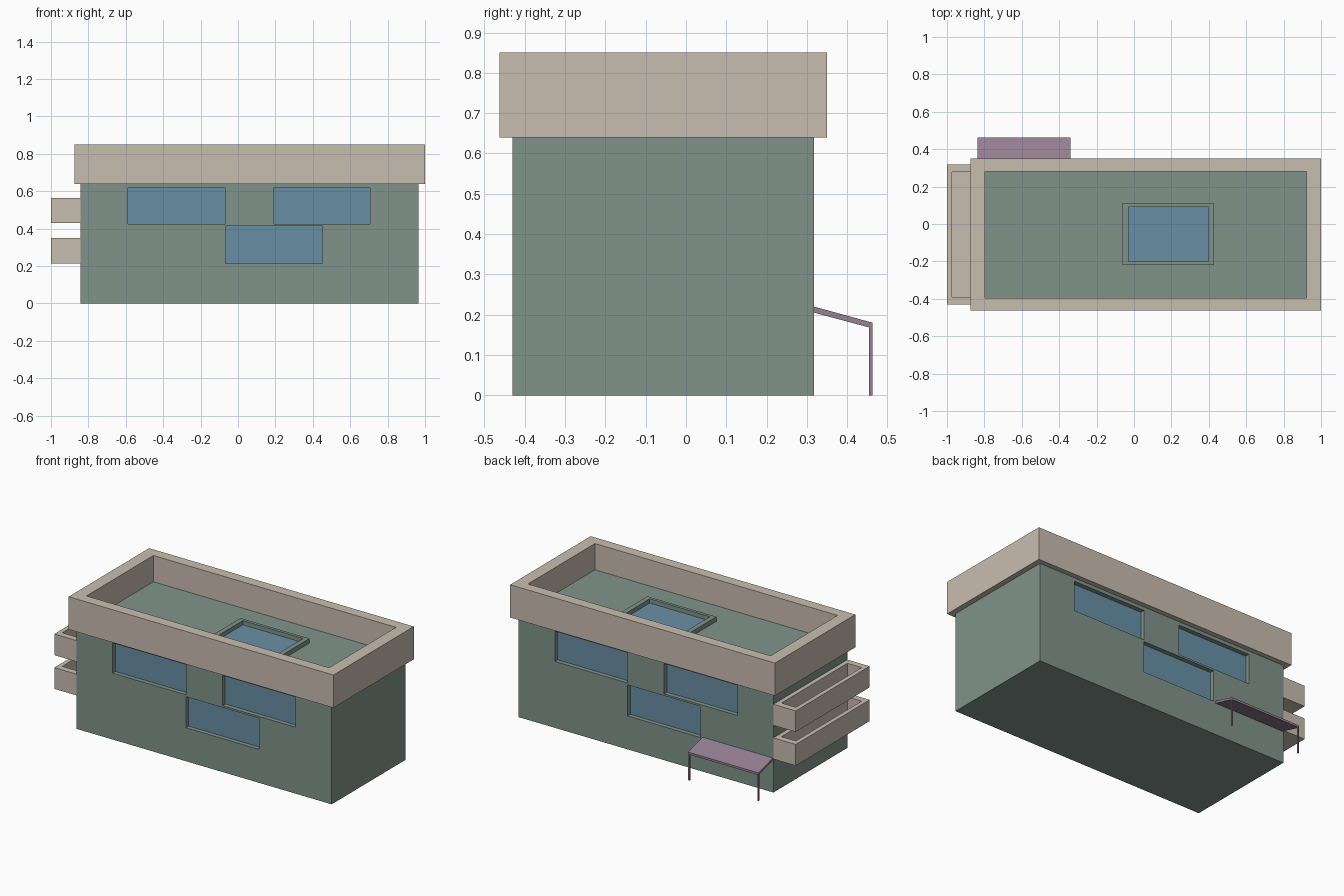
import bpy
import bmesh
from mathutils import Vector

cube = bpy.data.objects.get("Cube")
if cube:
    bpy.data.objects.remove(cube, do_unlink=True)


def material(name, rgb):
    """Flat material from 0-255 display values, converted to linear."""
    color = [((c / 255 + 0.055) / 1.055) ** 2.4 for c in rgb] + [1]
    mat = bpy.data.materials.new(name)
    mat.use_nodes = True
    mat.diffuse_color = color
    bsdf = next(n for n in mat.node_tree.nodes if n.type == "BSDF_PRINCIPLED")
    bsdf.inputs["Base Color"].default_value = color
    bsdf.inputs["Roughness"].default_value = 0.8
    return mat


GREEN = material("sage_green", (128, 148, 138))
TAUPE = material("warm_taupe", (201, 189, 176))
BLUE = material("glass_blue", (105, 144, 165))
PURPLE = material("dusty_purple", (150, 129, 148))


def make_object(name, bm, *mats):
    bmesh.ops.recalc_face_normals(bm, faces=bm.faces)
    mesh = bpy.data.meshes.new(name)
    bm.to_mesh(mesh)
    bm.free()
    for mat in mats:
        mesh.materials.append(mat)
    obj = bpy.data.objects.new(name, mesh)
    bpy.context.collection.objects.link(obj)
    return obj


def add_box(bm, x, y, z):
    """Box between the (low, high) pairs x, y and z."""
    verts = bmesh.ops.create_cube(bm, size=1)["verts"]
    for v in verts:
        v.co = Vector([r[0] if c < 0 else r[1] for c, r in zip(v.co, (x, y, z))])


def box(name, x, y, z, mat):
    bm = bmesh.new()
    add_box(bm, x, y, z)
    return make_object(name, bm, mat)


def tray(name, x, y, z, rim, floor_z, mat, floor_mat):
    """Box whose top is inset by rim (x, y) and sunk to floor_z."""
    bm = bmesh.new()
    add_box(bm, x, y, z)
    top = max(bm.faces, key=lambda f: f.calc_center_median().z)
    bmesh.ops.inset_individual(bm, faces=[top], thickness=min(rim) / 2)
    mid = Vector((sum(x) / 2, sum(y) / 2))
    for v in top.verts:
        v.co.x = x[0] + rim[0] if v.co.x < mid.x else x[1] - rim[0]
        v.co.y = y[0] + rim[1] if v.co.y < mid.y else y[1] - rim[1]
    floor = bmesh.ops.extrude_discrete_faces(bm, faces=[top])["faces"][0]
    for v in floor.verts:
        v.co.z = floor_z
    floor.material_index = 1
    return make_object(name, bm, mat, floor_mat)


# Main block
BODY_X, BODY_Y = (-0.842, 0.965), (-0.43, 0.318)
ROOF_Z = 0.64
body = box("building_body", BODY_X, BODY_Y, (0, ROOF_Z), GREEN)

# Recessed windows: two upper and one lower on the front and the back
RECESS = 0.03
UPPER, LOWER = (0.425, 0.618), (0.214, 0.413)
left_bay, right_bay = (0.191, 0.707), (-0.587, -0.068)
sides = {
    "front": (BODY_Y[0], 1, (-0.068, 0.451)),
    "back": (BODY_Y[1], -1, (-0.325, 0.191)),
}
cutter_bm = bmesh.new()
for side, (wall, inward, lower_bay) in sides.items():
    bays = {"upper_left": (left_bay, UPPER), "upper_right": (right_bay, UPPER),
            "lower": (lower_bay, LOWER)}
    glass = wall + inward * RECESS
    for label, (wx, wz) in bays.items():
        add_box(cutter_bm, wx, sorted((wall - inward * 0.02, glass)), wz)
        box(f"{side}_{label}_window", wx,
            sorted((glass - inward * 0.002, glass + inward * 0.004)), wz, BLUE)

cutter = make_object("window_cutter", cutter_bm, GREEN)
cutter.hide_render = True
cut = body.modifiers.new("window_recesses", "BOOLEAN")
cut.operation = "DIFFERENCE"
cut.solver = "EXACT"
cut.object = cutter
bpy.context.view_layer.objects.active = body
bpy.ops.object.modifier_apply(modifier=cut.name)
bpy.data.objects.remove(cutter, do_unlink=True)

# Roof parapet with sunken deck, and the skylight on it
DECK_Z = 0.682
tray("roof_parapet", (-0.875, 1.0), (-0.463, 0.35), (ROOF_Z, 0.85),
     (0.078, 0.068), DECK_Z, TAUPE, GREEN)
tray("skylight", (-0.061, 0.428), (-0.22, 0.112), (DECK_Z - 0.01, 0.711),
     (0.031, 0.02), DECK_Z + 0.002, GREEN, BLUE)

# Two balconies on the right end
for label, low, high in (("lower", 0.214, 0.35), ("upper", 0.43, 0.565)):
    tray(f"{label}_balcony", (-1.0, BODY_X[0]), BODY_Y, (low, high),
         (0.028, 0.041), low + 0.02, TAUPE, TAUPE)

# Sloped porch roof at the back, on two thin posts
PORCH_X = (-0.838, -0.339)
bm = bmesh.new()
profile = [(0.318, 0.205), (0.463, 0.166), (0.463, 0.18), (0.318, 0.22)]
face = bm.faces.new([bm.verts.new((PORCH_X[0], y, z)) for y, z in profile])
extruded = bmesh.ops.extrude_face_region(bm, geom=[face])["geom"]
bmesh.ops.translate(bm, vec=(PORCH_X[1] - PORCH_X[0], 0, 0),
                    verts=[g for g in extruded if isinstance(g, bmesh.types.BMVert)])
make_object("porch_roof", bm, PURPLE)
POST = 0.009
for label, x in (("right", PORCH_X[0]), ("left", PORCH_X[1] - POST)):
    box(f"{label}_porch_post", (x, x + POST), (0.463 - POST, 0.463), (0, 0.17), PURPLE)
